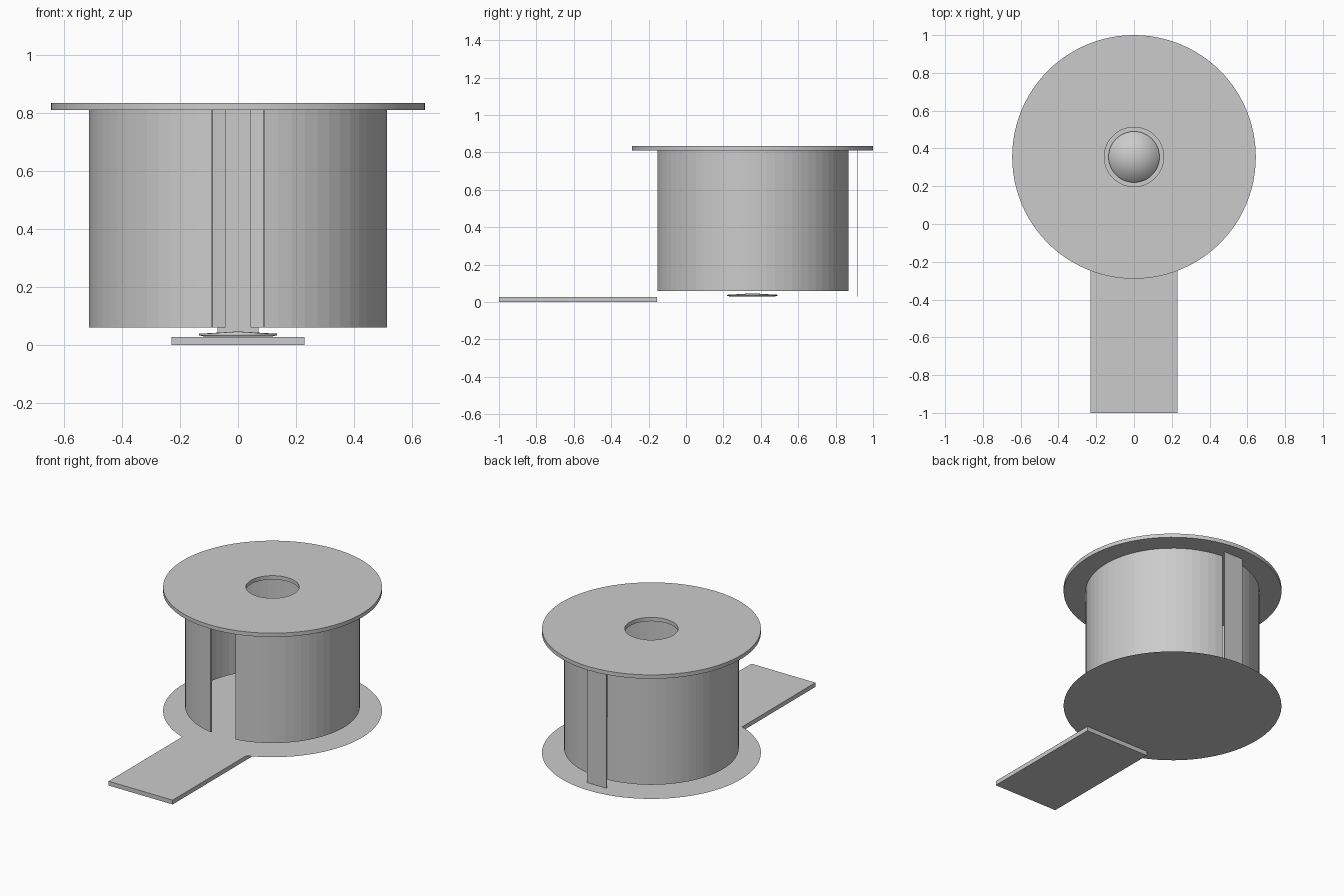
import bpy, bmesh, math
from mathutils import Vector

cube = bpy.data.objects.get("Cube")
if cube:
    bpy.data.objects.remove(cube, do_unlink=True)

AXIS_Y = 0.355          # the spool axis stands behind the origin
DISC_R, DRUM_R, HOLE_R = 0.645, 0.515, 0.157
TOP_LOW, TOP_HIGH = 0.81, 0.835
BASE_Z = 0.029

grey = bpy.data.materials.new("light_grey")
grey.use_nodes = True
grey.diffuse_color = (0.6, 0.6, 0.6, 1)
grey.node_tree.nodes["Principled BSDF"].inputs["Base Color"].default_value = (0.6, 0.6, 0.6, 1)


def finish(name, bm, smooth=None):
    bmesh.ops.remove_doubles(bm, verts=bm.verts, dist=1e-5)
    bm.normal_update()
    mesh = bpy.data.meshes.new(name)
    bm.to_mesh(mesh)
    bm.free()
    mesh.materials.append(grey)
    obj = bpy.data.objects.new(name, mesh)
    bpy.context.collection.objects.link(obj)
    if smooth:
        bpy.ops.object.select_all(action='DESELECT')
        obj.select_set(True)
        bpy.context.view_layer.objects.active = obj
        bpy.ops.object.shade_smooth_by_angle(angle=math.radians(smooth))
    return obj


def sweep(name, profile, start=0.0, end=360.0, steps=96, smooth=None):
    """Turn an (r, z) profile about the spool axis; angles count from the front."""
    bm = bmesh.new()
    rings = []
    for i in range(steps + 1):
        a = math.radians(start + (end - start) * i / steps)
        rings.append([bm.verts.new((r * math.sin(a), AXIS_Y - r * math.cos(a), z))
                      for r, z in profile])
    for a, b in zip(rings, rings[1:]):
        for j in range(len(profile) - 1):
            bm.faces.new((a[j], b[j], b[j + 1], a[j + 1]))
    bmesh.ops.remove_doubles(bm, verts=bm.verts, dist=1e-5)
    if end - start < 360:       # close the ends of an open arc
        bmesh.ops.holes_fill(bm, edges=[e for e in bm.edges if e.is_boundary])
    bmesh.ops.recalc_face_normals(bm, faces=bm.faces)
    return finish(name, bm, smooth)


def box(name, low, high):
    bm = bmesh.new()
    bmesh.ops.create_cube(bm, size=1)
    low, high = Vector(low), Vector(high)
    for v in bm.verts:
        v.co = (low + high) / 2 + v.co * (high - low)
    return finish(name, bm)


# Top flange with a round hole
sweep("top_flange", [(HOLE_R, TOP_LOW), (DISC_R, TOP_LOW), (DISC_R, TOP_HIGH),
                     (HOLE_R, TOP_HIGH), (HOLE_R, TOP_LOW)], smooth=30)

# Two drum shells, parted by a wide front slot and a narrow back slot
front_gap = math.degrees(math.asin(0.09 / DRUM_R))
back_gap = math.degrees(math.asin(0.045 / DRUM_R))
inner = DRUM_R - 0.012
shell = [(inner, 0.06), (DRUM_R, 0.06), (DRUM_R, TOP_LOW), (inner, TOP_LOW), (inner, 0.06)]
sweep("left_drum_shell", shell, front_gap, 180 - back_gap, 30)
sweep("right_drum_shell", shell, 180 + back_gap, 360 - front_gap, 30)

# Thin base disc
bm = bmesh.new()
bmesh.ops.create_circle(bm, cap_ends=True, segments=96, radius=DISC_R)
bmesh.ops.translate(bm, verts=bm.verts, vec=(0, AXIS_Y, BASE_Z))
finish("base_disc", bm)

# Low rounded button in the middle of the base
sweep("centre_button", [(0, 0.047), (0.135, 0.039), (0.135, 0.034), (0.12, 0.03), (0, 0.03)],
      steps=48, smooth=120)

# Flat handle reaching forward
box("handle", (-0.23, -1, 0), (0.23, -0.155, 0.028))

# Thin plate behind the back slot
box("back_plate", (-0.07, 0.913, 0.03), (0.07, 0.916, TOP_LOW))
